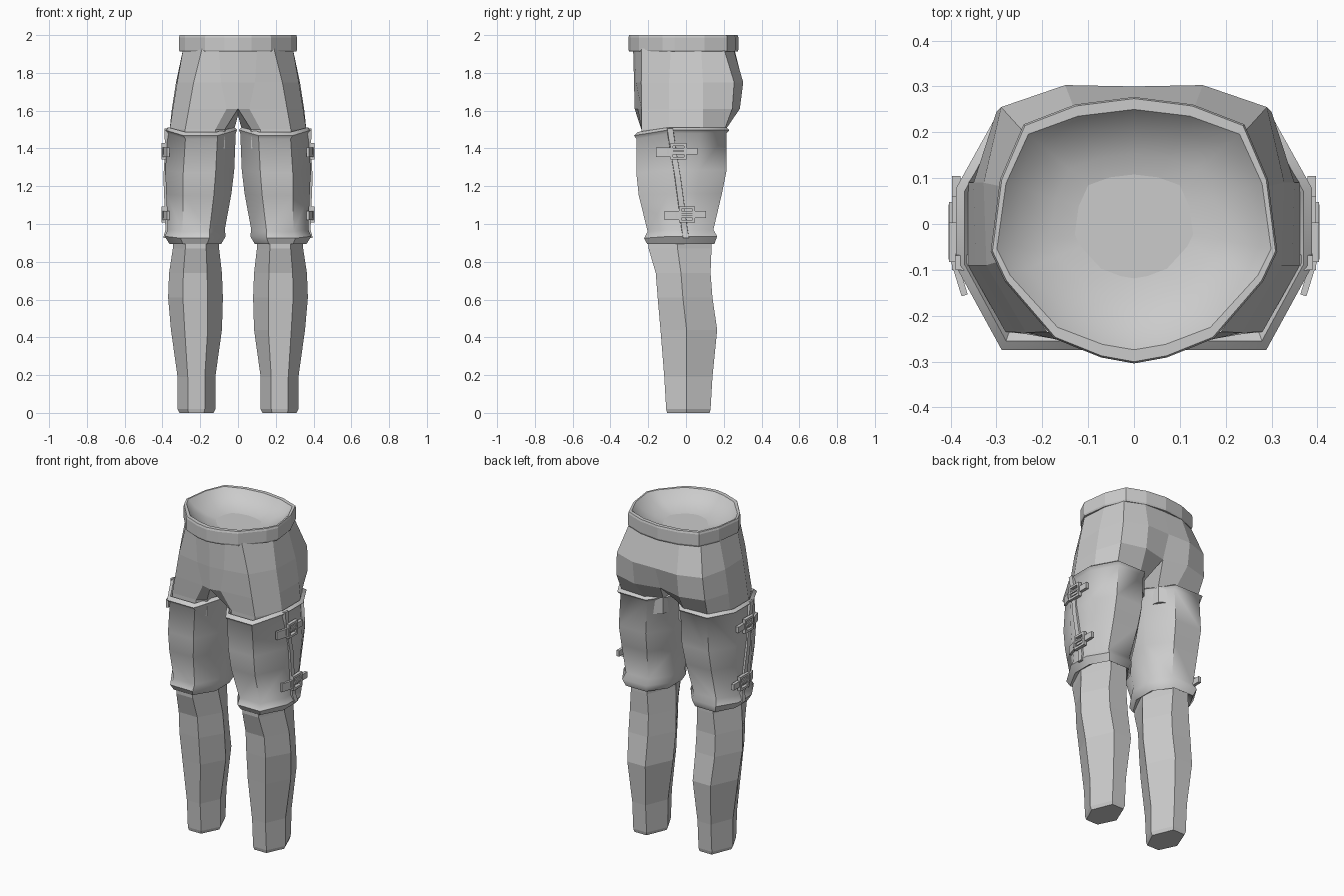
import bpy, bmesh, math
from mathutils import Vector, Matrix

cube = bpy.data.objects.get("Cube")
if cube:
    bpy.data.objects.remove(cube, do_unlink=True)

grey = bpy.data.materials.new("plain grey")
grey.use_nodes = True
COLOUR = (0.6, 0.6, 0.6, 1)
grey.diffuse_color = COLOUR
grey.node_tree.nodes["Principled BSDF"].inputs["Base Color"].default_value = COLOUR


def finish(name, bm, mirror=True, smooth=None):
    """Turn a bmesh into a named object, mirrored across x when asked."""
    bmesh.ops.recalc_face_normals(bm, faces=bm.faces)
    mesh = bpy.data.meshes.new(name)
    bm.to_mesh(mesh)
    bm.free()
    mesh.materials.append(grey)
    ob = bpy.data.objects.new(name, mesh)
    bpy.context.collection.objects.link(ob)
    if mirror:
        ob.modifiers.new("mirror", 'MIRROR').merge_threshold = 0.002
    if smooth:
        bpy.ops.object.select_all(action='DESELECT')
        bpy.context.view_layer.objects.active = ob
        ob.select_set(True)
        bpy.ops.object.shade_smooth_by_angle(angle=math.radians(smooth))
    return ob


def bridge(bm, a, b, closed=True):
    n = len(a)
    return [bm.faces.new((a[i], a[(i + 1) % n], b[(i + 1) % n], b[i]))
            for i in range(n if closed else n - 1)]


def add_ring(bm, pts):
    return [bm.verts.new(p) for p in pts]


def box_loft(bm, section, levels, rise=None):
    """Stack a unit section, stretched to the bounds given at each height."""
    rings = []
    for z, x0, x1, y0, y1, tilt in levels:
        rings.append(add_ring(bm, [
            (x0 + (x1 - x0) * u, y0 + (y1 - y0) * v, z + (tilt if v > 0 else 0))
            for u, v in section]))
    for a, b in zip(rings, rings[1:]):
        bridge(bm, a, b)
    return rings


# Lower legs: faceted six-sided columns
HEX = [(.28, 0), (.73, 0), (1, .46), (.73, 1), (.28, 1), (0, .46)]
bm = bmesh.new()
rings = box_loft(bm, HEX, [
    (0, .13, .31, -.10, .125, 0),
    (.02, .12, .32, -.105, .13, 0),
    (.19, .12, .32, -.115, .14, 0),
    (.44, .085, .355, -.135, .165, 0),
    (.61, .08, .37, -.15, .14, 0),
    (.74, .085, .365, -.16, .13, 0),
    (.87, .10, .345, -.198, .135, 0),
    (1.0, .10, .345, -.2, .135, 0)])
bm.faces.new(rings[0])
bm.faces.new(rings[-1])
finish("lower_legs", bm)

# Thigh guards: smooth shells with folded lips
SHELL = [(.27, 0), (.74, 0), (1, .36), (1, .70), (.78, 1), (.28, 1), (0, .70), (0, .33)]
bm = bmesh.new()
box_loft(bm, SHELL, [
    (.93, .14, .31, -.15, .10, 0),
    (.893, .09, .362, -.205, .15, 0),
    (.925, .065, .388, -.222, .165, .01),
    (.96, .07, .372, -.203, .145, .01),
    (1.15, .035, .38, -.25, .19, .01),
    (1.27, .02, .385, -.263, .215, .015),
    (1.45, .012, .372, -.262, .215, .03),
    (1.468, .005, .388, -.275, .23, .03),
    (1.487, .02, .37, -.255, .21, .025),
    (1.43, .06, .33, -.2, .16, .025)])
finish("thigh_guards", bm, smooth=50)

# Overlapping seam running down the outside of each guard
bm = bmesh.new()
rings = []
for x, y, z in [(.382, -.085, 1.505), (.378, -.07, 1.4), (.387, -.045, 1.25),
                (.381, -.025, 1.1), (.376, -.008, .97), (.388, 0, .925)]:
    rings.append(add_ring(bm, [(x + dx, y + dy, z) for dx, dy in
                               [(-.02, -.018), (.008, -.014), (.008, .016), (-.02, .018)]]))
for a, b in zip(rings, rings[1:]):
    bridge(bm, a, b)
bm.faces.new(rings[0])
bm.faces.new(rings[-1])
finish("guard_seams", bm)


def add_box(bm, centre, size, turn=0):
    m = (Matrix.Translation(centre) @ Matrix.Rotation(turn, 4, 'Z')
         @ Matrix.Diagonal((*size, 1)))
    bmesh.ops.create_cube(bm, size=1, matrix=m)


# Straps and open-frame buckles
for label, y, z in [("upper", -.04, 1.385), ("lower", .005, 1.05)]:
    bm = bmesh.new()
    add_box(bm, (.382, y - .075, z - .005), (.014, .085, .05), -.3)
    add_box(bm, (.388, y + .02, z), (.018, .16, .036))
    finish(label + "_straps", bm)
    bm = bmesh.new()
    for side in (-1, 1):
        add_box(bm, (.394, y + side * .036, z), (.02, .014, .086))
        add_box(bm, (.394, y, z + side * .036), (.02, .086, .014))
    add_box(bm, (.4, y, z), (.01, .075, .01))
    finish(label + "_buckles", bm)

# Hips: half rings from front centre round to back centre
HIPS = [
    (1.93, [(0, -.28), (.1, -.268), (.19, -.235), (.29, -.08),
            (.28, .08), (.24, .2), (.13, .25), (0, .255)]),
    (1.75, [(0, -.275), (.09, -.265), (.235, -.237), (.322, -.09),
            (.328, .09), (.29, .255), (.15, .303), (0, .3)]),
    (1.61, [(0, -.272), (.06, -.255), (.26, -.236), (.345, -.09),
            (.35, .09), (.3, .245), (.15, .285), (0, .25)])]
bm = bmesh.new()
rings = [add_ring(bm, [(x, y, z) for x, y in pts]) for z, pts in HIPS]
for a, b in zip(rings, rings[1:]):
    bridge(bm, a, b, closed=False)
# Thighs: the last half ring closes through the crotch and runs down each leg
top = rings[-1] + [bm.verts.new((0, 0, 1.575))]
THIGH = [(.07, -.2), (.12, -.236), (.28, -.236), (.362, -.09), (.362, .09),
         (.29, .205), (.13, .21), (.05, .15), (.02, 0)]
for z in (1.5, 1.4):
    low = add_ring(bm, [(x, y, z) for x, y in THIGH])
    bridge(bm, top, low)
    top = low
bm.faces.new(top)
finish("hips_and_thighs", bm)

# Waistband with a shallow smooth hollow inside
WAIST = [(0, -.28), (.07, -.268), (.17, -.23), (.275, -.115), (.305, -.055),
         (.285, .09), (.235, .2), (.125, .24), (0, .255)]
WAIST += [(-x, y) for x, y in WAIST[-2:0:-1]]
bm = bmesh.new()


def waist_ring(scale, z):
    return add_ring(bm, [(x * scale, y * scale * (1.06 if scale > 1 else 1), z)
                         for x, y in WAIST])


outer = [waist_ring(s, z) for s, z in
         [(.9, 1.915), (1.012, 1.912), (1.025, 1.922), (1.025, 1.988), (1.012, 2), (.98, 2)]]
for a, b in zip(outer, outer[1:]):
    bridge(bm, a, b)
bm.faces.new(outer[0])
hollow = []
last = outer[-1]
for s, z in [(.85, 1.96), (.6, 1.925), (.3, 1.908)]:
    ring = waist_ring(s, z)
    hollow += bridge(bm, last, ring)
    last = ring
hollow.append(bm.faces.new(last))
for f in hollow:
    f.smooth = True
finish("waistband", bm, mirror=False)
